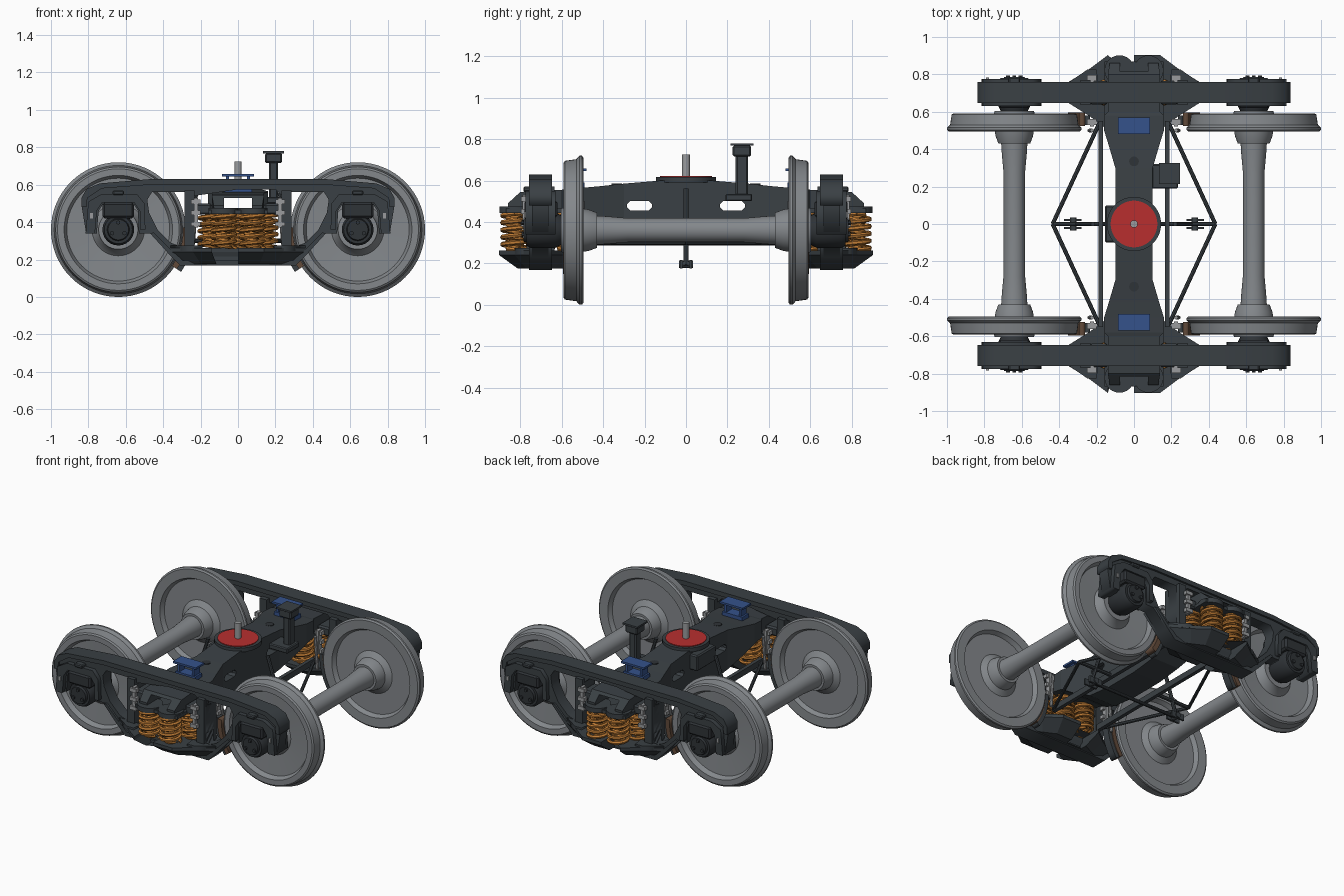
import bpy, bmesh, math
from mathutils import Vector, Matrix

if "Cube" in bpy.data.objects:
    bpy.data.objects.remove(bpy.data.objects["Cube"])


def mat(name, *c):
    m = bpy.data.materials.new(name)
    m.diffuse_color = (*c, 1)
    m.use_nodes = True
    m.node_tree.nodes["Principled BSDF"].inputs["Base Color"].default_value = m.diffuse_color
    return m


DARK = mat("charcoal_steel", 0.042, 0.051, 0.058)
BLACK = mat("dark_bearing", 0.028, 0.033, 0.038)
GREY = mat("wheel_grey", 0.23, 0.245, 0.26)
LIGHT = mat("light_grey", 0.32, 0.33, 0.34)
RED = mat("red_liner", 0.48, 0.028, 0.028)
BLUE = mat("blue_bearer", 0.035, 0.085, 0.26)
ORANGE = mat("orange_spring", 0.52, 0.2, 0.035)
BROWN = mat("brown_shoe", 0.12, 0.068, 0.042)
WX, WZ = 0.64, 0.36   # wheel centre


def add(name, me, m, smooth=False):
    me.materials.clear()
    me.materials.append(m)
    if smooth:
        me.shade_smooth()
        me.set_sharp_from_angle(angle=math.radians(32))
    ob = bpy.data.objects.new(name, me)
    bpy.context.collection.objects.link(ob)
    return ob


def finish(name, bm, m, smooth=False):
    bmesh.ops.remove_doubles(bm, verts=bm.verts, dist=1e-5)
    bmesh.ops.recalc_face_normals(bm, faces=bm.faces)
    me = bpy.data.meshes.new(name)
    bm.to_mesh(me)
    bm.free()
    return add(name, me, m, smooth)


def box(name, x, y, z, m, bevel=0.0):
    """Box from three (low, high) ranges."""
    bm = bmesh.new()
    bmesh.ops.create_cube(bm, size=1)
    for v in bm.verts:
        v.co = Vector([(a + b) / 2 + c * abs(b - a) for (a, b), c in zip((x, y, z), v.co)])
    if bevel:
        bmesh.ops.bevel(bm, geom=bm.edges[:], offset=bevel, segments=1, affect='EDGES')
    return finish(name, bm, m)


def rod(name, a, b, r, m, seg=12):
    """Cylinder between two points."""
    a, b = Vector(a), Vector(b)
    d = b - a
    bm = bmesh.new()
    M = Matrix.Translation((a + b) / 2) @ d.to_track_quat('Z', 'Y').to_matrix().to_4x4()
    bmesh.ops.create_cone(bm, cap_ends=True, segments=seg, radius1=r, radius2=r, depth=d.length, matrix=M)
    return finish(name, bm, m, True)


def lathe(name, prof, x, z, m, s=1, seg=64):
    """Revolve (radius, y) points around a line parallel to y."""
    bm = bmesh.new()
    rings = []
    for r, y in prof:
        rings.append([bm.verts.new((x + r * math.cos(2 * math.pi * i / seg), s * y,
                                    z + r * math.sin(2 * math.pi * i / seg))) for i in range(seg)])
    for p, q in zip(rings, rings[1:]):
        for i in range(seg):
            j = (i + 1) % seg
            bm.faces.new((p[i], p[j], q[j], q[i]))
    bm.faces.new(rings[0])
    bm.faces.new(rings[-1])
    return finish(name, bm, m, True)


def curve_mesh(name, cu):
    ob = bpy.data.objects.new(name, cu)
    bpy.context.collection.objects.link(ob)
    dg = bpy.context.evaluated_depsgraph_get()
    me = bpy.data.meshes.new_from_object(ob.evaluated_get(dg))
    bpy.data.objects.remove(ob)
    return me


def plate(name, loops, lo, hi, m, upright=True):
    """Filled outline with holes, thickened along y (upright) or z."""
    cu = bpy.data.curves.new(name, 'CURVE')
    cu.dimensions, cu.fill_mode, cu.extrude = '2D', 'BOTH', abs(hi - lo) / 2
    for loop in loops:
        sp = cu.splines.new('POLY')
        sp.points.add(len(loop) - 1)
        for p, c in zip(sp.points, loop):
            p.co = (c[0], c[1], 0, 1)
        sp.use_cyclic_u = True
    bm = bmesh.new()
    bm.from_mesh(curve_mesh(name, cu))
    mid = (lo + hi) / 2
    for v in bm.verts:
        u, w, t = v.co
        v.co = (u, t + mid, w) if upright else (u, w, t + mid)
    return finish(name, bm, m)


def both(half):
    """Close a right-hand half outline by mirroring it in x."""
    return half + [(-x, z) for x, z in reversed(half) if x > 1e-4]


# wheels and axles
wheel = [(0.06, 0.43), (0.085, 0.43), (0.1, 0.47), (0.105, 0.5), (0.14, 0.525), (0.275, 0.525), (0.29, 0.497),
         (0.35, 0.495), (0.36, 0.503), (0.36, 0.515), (0.343, 0.53), (0.335, 0.585), (0.325, 0.592),
         (0.29, 0.592), (0.275, 0.56), (0.14, 0.553), (0.11, 0.585), (0.105, 0.605), (0.05, 0.605)]
for x in (-WX, WX):
    lathe("axle", [(0.07, -0.43), (0.067, -0.38), (0.058, -0.28), (0.058, 0.28), (0.067, 0.38), (0.07, 0.43)],
          x, WZ, GREY, seg=32)
    for s in (-1, 1):
        lathe("wheel", wheel, x, WZ, GREY, s)

# springs: one coil mesh shared by all
cu = bpy.data.curves.new("coil", 'CURVE')
cu.dimensions, cu.bevel_resolution, cu.bevel_depth = '3D', 1, 0.0115
for r, turns, d in ((0.061, 5, 1), (0.035, 6, -1)):
    sp = cu.splines.new('POLY')
    n = turns * 14
    sp.points.add(n)
    for i, p in enumerate(sp.points):
        a = 2 * math.pi * i / 14 * d
        p.co = (r * math.cos(a), r * math.sin(a), 0.265 + 0.175 * i / n, 1)
coil = curve_mesh("coil", cu)

# side frames with everything that sits on them
outer = both([(0, 0.628), (0.47, 0.628), (0.74, 0.605), (0.81, 0.575), (0.835, 0.53), (0.835, 0.48),
              (0.812, 0.34), (0.755, 0.34), (0.745, 0.46), (0.72, 0.5), (0.56, 0.5), (0.535, 0.46),
              (0.53, 0.34), (0.47, 0.34), (0.37, 0.23), (0.31, 0.17), (0, 0.17)])
window = [(0.285, 0.56), (0.46, 0.56), (0.485, 0.52), (0.475, 0.45), (0.43, 0.36), (0.36, 0.29), (0.285, 0.26)]
middle = both([(0, 0.575), (0.2, 0.575), (0.235, 0.54), (0.235, 0.25), (0, 0.25)])[:-1]
top_rim = both([(0, 0.63), (0.47, 0.63), (0.74, 0.607), (0.81, 0.577), (0.837, 0.53), (0.837, 0.48),
                (0.81, 0.48), (0.805, 0.53), (0.73, 0.58), (0.47, 0.6), (0, 0.6)])
low_rim = both([(0, 0.195), (0.295, 0.195), (0.36, 0.255), (0.45, 0.345), (0.47, 0.34), (0.37, 0.23),
                (0.31, 0.168), (0, 0.168)])
jaw = [(0.815, 0.34), (0.765, 0.34), (0.755, 0.46), (0.725, 0.505), (0.555, 0.505), (0.525, 0.46),
       (0.525, 0.36), (0.495, 0.36), (0.5, 0.5), (0.54, 0.55), (0.73, 0.55), (0.8, 0.51)]
for s in (-1, 1):
    plate("side_frame", [outer, window, [(-x, z) for x, z in window], middle], s * 0.665, s * 0.745, DARK)
    plate("frame_top_flange", [top_rim], s * 0.648, s * 0.758, DARK)
    plate("frame_bottom_flange", [low_rim], s * 0.648, s * 0.758, DARK)
    # spring seat: wide rim on top, tapered belly below
    seat = both([(0, 0.2), (0.14, 0.2), (0.24, 0.125), (0.36, 0.05)])
    ring = [(x, 0.703 + y) for x, y in seat] + [(x, 0.703 - y) for x, y in reversed(seat)]
    bm = bmesh.new()
    rows = [[bm.verts.new((x * kx, s * (0.703 + (y - 0.703) * ky), z)) for x, y in ring]
            for kx, ky, z in ((1, 1, 0.262), (1, 1, 0.24), (0.82, 0.55, 0.175))]
    for p, q in zip(rows, rows[1:]):
        for i in range(len(p)):
            j = (i + 1) % len(p)
            bm.faces.new((p[i], p[j], q[j], q[i]))
    bm.faces.new(rows[0])
    bm.faces.new(rows[-1])
    finish("spring_seat", bm, DARK)
    for x, y in ((-0.076, 0.827), (0.076, 0.827), (-0.146, 0.703), (0, 0.703), (0.146, 0.703),
                 (-0.076, 0.579), (0.076, 0.579)):
        add("spring", coil, ORANGE, True).location.y = s * y
        bpy.context.collection.objects[-1].location.x = x
    for h in (-1, 1):
        plate("axle_jaw", [[(h * x, z) for x, z in jaw]], s * 0.63, s * 0.775, DARK)
        x = h * WX
        lathe("axle_bearing", [(0.07, 0.6), (0.085, 0.63), (0.085, 0.75), (0.075, 0.77), (0.06, 0.77),
                               (0.055, 0.785), (0.03, 0.785)], x, WZ, BLACK, s, 24)
        for k in range(3):
            a = math.radians(90 + 120 * k)
            bx, bz = x + 0.038 * math.cos(a), WZ + 0.038 * math.sin(a)
            rod("cap_bolt", (bx, s * 0.78, bz), (bx, s * 0.795, bz), 0.012, BLACK, 6)
        box("bearing_adapter", (x - 0.085, x + 0.085), (s * 0.62, s * 0.78), (0.42, 0.505), BLACK, 0.012)
        box("frame_lug", (x - 0.03, x + 0.03), (s * 0.74, s * 0.785), (0.545, 0.57), DARK, 0.006)
        box("frame_key", (h * 0.775, h * 0.79), (s * 0.77, s * 0.782), (0.42, 0.45), LIGHT)
        # column details
        box("friction_wedge", (h * 0.14, h * 0.236), (s * 0.64, s * 0.765), (0.44, 0.5), DARK, 0.01)
        box("column_guide", (h * 0.232, h * 0.285), (s * 0.635, s * 0.77), (0.25, 0.57), DARK)
        for y in (0.54, 0.775):
            box("wear_bracket", (h * 0.215, h * 0.235), (s * (y - 0.02), s * (y + 0.015)), (0.37, 0.53), LIGHT)
            for z in (0.39, 0.45, 0.51):
                box("bracket_bolt", (h * 0.2, h * 0.25), (s * (y - 0.01), s * (y + 0.022)),
                    (z - 0.012, z + 0.012), LIGHT)
        plate("frame_gusset", [[(h * 0.19, s * 0.75), (h * 0.2, s * 0.825), (h * 0.25, s * 0.825),
                                (h * 0.36, s * 0.75)]], 0.245, 0.275, DARK, False)
        # brake shoe hugging the wheel tread
        arc = [math.radians(-34 + 6 * i) for i in range(7)]
        for nm, r0, r1, m, y0, y1 in (("brake_shoe", 0.347, 0.378, BROWN, 0.525, 0.595),
                                      ("brake_head", 0.378, 0.405, DARK, 0.53, 0.58)):
            plate(nm, [[(h * (WX - r0 * math.cos(a)), WZ + r0 * math.sin(a)) for a in arc] +
                       [(h * (WX - r1 * math.cos(a)), WZ + r1 * math.sin(a)) for a in reversed(arc)]],
                  s * y0, s * y1, m)
        # truss rods and hangers of the brake beams
        rod("brake_truss_rod", (h * 0.185, s * 0.54, 0.3), (h * 0.435, 0, 0.3), 0.011, DARK, 8)
        rod("brake_hanger", (h * 0.24, s * 0.5, 0.28), (h * 0.225, s * 0.5, 0.5), 0.01, LIGHT, 8)

# bolster lofted along y: (y, half width, bottom, top)
half = [(0, 0.1, 0.3, 0.6), (0.12, 0.1, 0.3, 0.6), (0.3, 0.1, 0.32, 0.585), (0.42, 0.135, 0.38, 0.572),
        (0.5, 0.16, 0.43, 0.565), (0.58, 0.16, 0.445, 0.56), (0.6, 0.14, 0.445, 0.555),
        (0.8, 0.14, 0.445, 0.545), (0.86, 0.13, 0.445, 0.49)]
bm = bmesh.new()
rows = [[bm.verts.new(c) for c in ((-w, y, a), (w, y, a), (w, y, b), (-w, y, b))]
        for y, w, a, b in [(-y, w, a, b) for y, w, a, b in reversed(half[1:])] + half]
for p, q in zip(rows, rows[1:]):
    for i in range(4):
        j = (i + 1) % 4
        bm.faces.new((p[i], p[j], q[j], q[i]))
bm.faces.new(rows[0])
bm.faces.new(rows[-1])
bolster = finish("bolster", bm, DARK)
cutters = [box("tunnel_cutter", (-0.075, 0.075), (-1, 1), (0.468, 0.53), DARK)]
for s in (-1, 1):
    cutters.append(box("window_cutter", (-0.3, 0.3), (s * 0.165, s * 0.285), (0.455, 0.5), DARK, 0.015))
for c in cutters:
    md = bolster.modifiers.new("cut", 'BOOLEAN')
    md.operation, md.object, md.solver = 'DIFFERENCE', c, 'EXACT'
    c.hide_render = True
dg = bpy.context.evaluated_depsgraph_get()
cut = bpy.data.meshes.new_from_object(bolster.evaluated_get(dg))
bolster.modifiers.clear()
bolster.data = cut
for c in cutters:
    bpy.data.objects.remove(c)

# centre plate and pin
rod("centre_plate", (0, 0, 0.59), (0, 0, 0.617), 0.145, DARK, 48)
rod("centre_liner", (0, 0, 0.61), (0, 0, 0.622), 0.125, RED, 48)
rod("centre_pin", (0, 0, 0.6), (0, 0, 0.725), 0.02, LIGHT, 20)

for s in (-1, 1):
    # bolster ends and side bearers
    for x in (-0.078, 0.078):
        rod("bolster_lobe", (x, s * 0.822, 0.443), (x, s * 0.822, 0.475), 0.08, DARK, 24)
    box("bolster_pad", (-0.158, 0.158), (s * 0.55, s * 0.87), (0.443, 0.465), DARK)
    box("side_bearer_top", (-0.085, 0.085), (s * 0.48, s * 0.57), (0.645, 0.658), BLUE)
    for x in (-0.055, 0.055):
        box("side_bearer_leg", (x - 0.008, x + 0.008), (s * 0.495, s * 0.555), (0.565, 0.65), BLUE)
    box("side_bearer_base", (-0.075, 0.075), (s * 0.49, s * 0.56), (0.56, 0.59), BLUE)
    rod("bolster_slot", (0, s * 0.335, 0.575), (0, s * 0.335, 0.585), 0.026, BLACK, 20)

for h in (-1, 1):
    # brake beam, strut and lever
    box("brake_beam", (h * 0.165, h * 0.19), (-0.55, 0.55), (0.285, 0.325), DARK)
    rod("brake_strut", (h * 0.18, 0, 0.3), (h * 0.435, 0, 0.3), 0.012, DARK, 8)
    rod("brake_lever", (h * 0.34, 0, 0.19), (h * 0.22, 0, 0.56), 0.012, DARK, 8)
    for y in (-0.022, 0.022):
        box("lever_clevis", (h * 0.28, h * 0.375), (y - 0.006, y + 0.006), (0.175, 0.215), DARK)
    rod("clevis_pin", (h * 0.325, -0.035, 0.195), (h * 0.325, 0.035, 0.195), 0.018, DARK, 12)
rod("connecting_rod", (-0.34, 0, 0.195), (0.34, 0, 0.195), 0.011, DARK, 10)
box("lever_bracket", (-0.155, -0.09), (-0.1, 0.1), (0.47, 0.575), DARK, 0.008)

# load sensor on the bolster side
box("sensor_foot", (0.095, 0.235), (0.19, 0.32), (0.5, 0.535), DARK, 0.006)
box("sensor_stem", (0.165, 0.215), (0.24, 0.3), (0.52, 0.73), DARK, 0.008)
box("sensor_body", (0.145, 0.235), (0.225, 0.315), (0.715, 0.77), DARK, 0.008)
box("sensor_cap", (0.135, 0.245), (0.215, 0.325), (0.768, 0.78), DARK)
